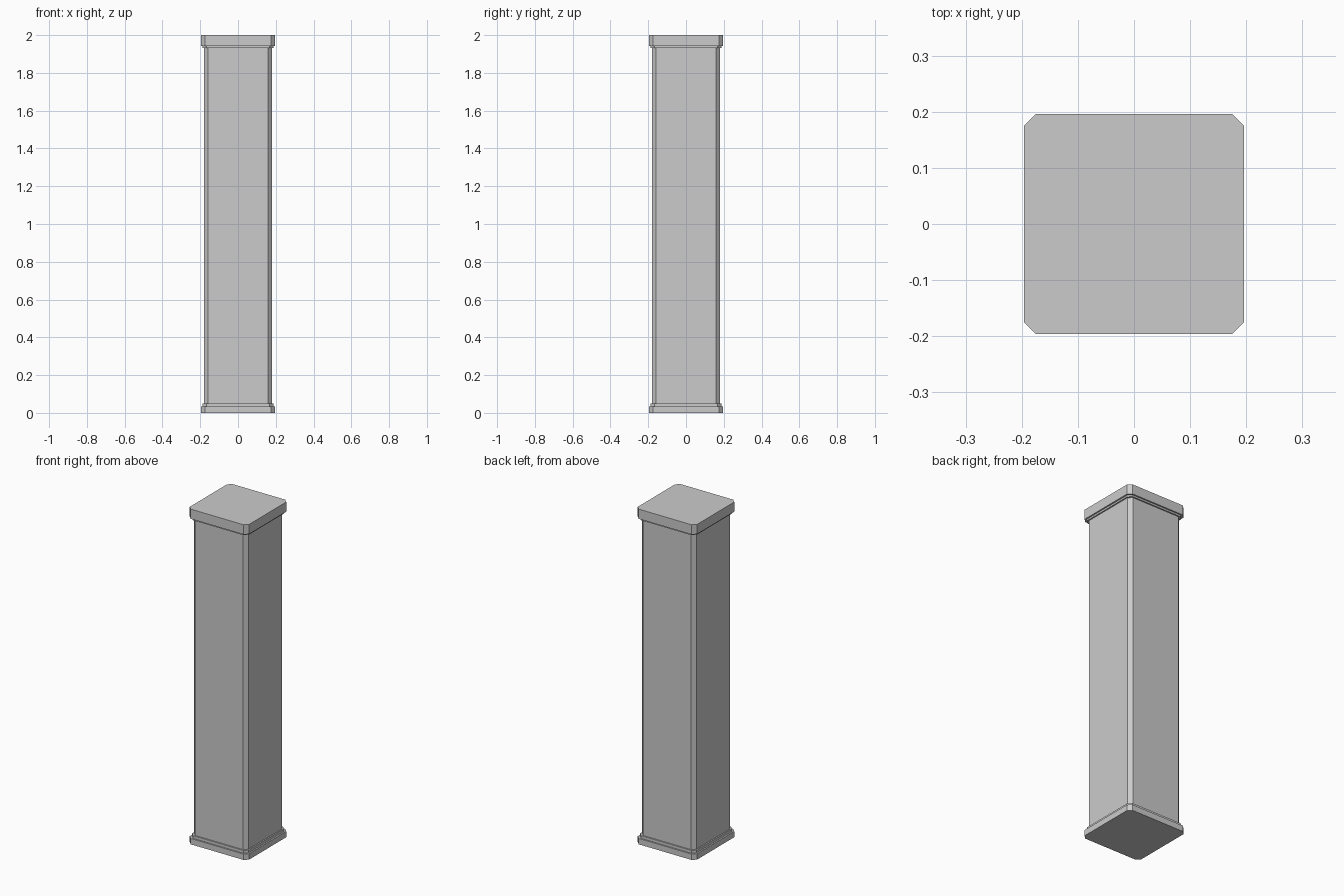
import bpy
import bmesh

cube = bpy.data.objects.get("Cube")
if cube:
    bpy.data.objects.remove(cube, do_unlink=True)

stone = bpy.data.materials.new("grey_stone")
stone.use_nodes = True
colour = (0.6, 0.6, 0.6, 1)
stone.diffuse_color = colour
stone.node_tree.nodes["Principled BSDF"].inputs["Base Color"].default_value = colour


def slab(name, half, z0, z1, cut=0.021):
    """Square prism with its four upright edges chamfered."""
    bm = bmesh.new()
    bmesh.ops.create_cube(bm, size=1)
    for v in bm.verts:
        v.co = (v.co.x * half * 2, v.co.y * half * 2, z1 if v.co.z > 0 else z0)
    upright = [e for e in bm.edges if abs(e.verts[0].co.z - e.verts[1].co.z) > 0.001]
    bmesh.ops.bevel(bm, geom=upright, offset=cut, segments=1, affect='EDGES')
    mesh = bpy.data.meshes.new(name)
    bm.to_mesh(mesh)
    bm.free()
    mesh.materials.append(stone)
    obj = bpy.data.objects.new(name, mesh)
    bpy.context.collection.objects.link(obj)


# Foot, shaft and cap, with a thin moulding at each joint
slab("base_plinth", 0.196, 0, 0.035)
slab("base_moulding", 0.187, 0.035, 0.051)
slab("shaft", 0.179, 0.051, 1.932)
slab("cap_moulding", 0.187, 1.932, 1.942)
slab("cap", 0.196, 1.942, 2)
